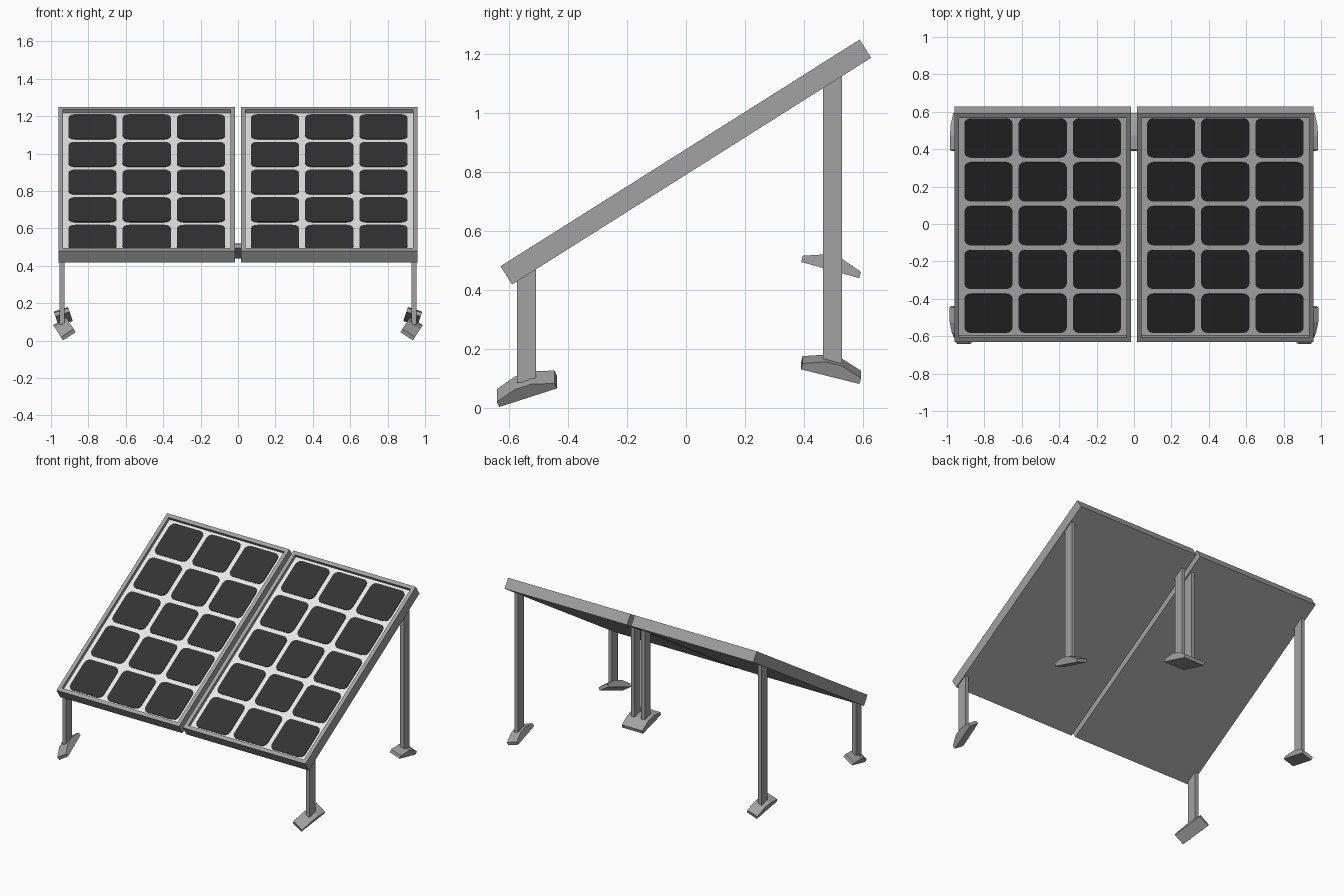
import bpy, bmesh, math
from mathutils import Matrix, Vector

if "Cube" in bpy.data.objects:
    bpy.data.objects.remove(bpy.data.objects["Cube"])

def material(name, v):
    m = bpy.data.materials.new(name)
    m.diffuse_color = (v, v, v, 1)
    m.use_nodes = True
    m.node_tree.nodes["Principled BSDF"].inputs["Base Color"].default_value = m.diffuse_color
    return m

GREY = material("grey_metal", 0.36)
WHITE = material("white_backing", 0.80)
BLACK = material("black_cell", 0.032)

# Panel plane: local x across, y up the slope, z outward from the face
TILT = math.atan2(0.77, 1.22)
PX, HALF_W, HALF_L, THICK = 0.488, 0.473, 0.7215, 0.073
PLANE = Matrix.Translation((PX, -0.02, 0.865)) @ Matrix.Rotation(TILT, 4, 'X')

def finish(name, bm, mats):
    """Turn a right-hand bmesh into an object mirrored to the left."""
    bmesh.ops.recalc_face_normals(bm, faces=bm.faces)
    me = bpy.data.meshes.new(name)
    bm.to_mesh(me)
    bm.free()
    for m in mats:
        me.materials.append(m)
    ob = bpy.data.objects.new(name, me)
    bpy.context.scene.collection.objects.link(ob)
    mod = ob.modifiers.new("mirror", 'MIRROR')
    mod.use_mirror_merge = False
    return ob

def prism(bm, outline, offset):
    """Closed prism from an outline of 3D points pushed along an offset."""
    a = [bm.verts.new(p) for p in outline]
    b = [bm.verts.new(Vector(p) + Vector(offset)) for p in outline]
    bm.faces.new(a)
    bm.faces.new(b[::-1])
    n = len(a)
    for i in range(n):
        j = (i + 1) % n
        bm.faces.new((a[i], b[i], b[j], a[j]))

# Panel frame with a recessed white backing
bm = bmesh.new()
prism(bm, [(-HALF_W, -HALF_L, 0), (HALF_W, -HALF_L, 0),
           (HALF_W, HALF_L, 0), (-HALF_W, HALF_L, 0)], (0, 0, -THICK))
bmesh.ops.recalc_face_normals(bm, faces=bm.faces)
top = max(bm.faces, key=lambda f: f.calc_center_median().z)
bmesh.ops.inset_region(bm, faces=[top], thickness=0.037)
ext = bmesh.ops.extrude_discrete_faces(bm, faces=[top])["faces"]
for f in ext:
    f.material_index = 1
    bmesh.ops.translate(bm, verts=f.verts, vec=(0, 0, -0.022))
bm.transform(PLANE)
finish("panel_frame", bm, [GREY, WHITE])

# Solar cells: rounded thin plates in a 3 x 5 grid
bm = bmesh.new()
CW, CL, R, SEG = 0.129, 0.1235, 0.035, 3
for col in range(-1, 2):
    for row in range(-2, 3):
        pts = []
        for k, (sx, sy) in enumerate([(1, 1), (-1, 1), (-1, -1), (1, -1)]):
            for i in range(SEG + 1):
                a = (k + i / SEG) * math.pi / 2
                pts.append((col * 0.29 + sx * (CW - R) + R * math.cos(a),
                            row * 0.277 + sy * (CL - R) + R * math.sin(a), -0.0225))
        prism(bm, pts, (0, 0, 0.004))
bm.transform(PLANE)
finish("solar_cells", bm, [BLACK])

# Legs: flat posts whose tops follow the panel underside
def leg(name, x0, x1, y0, y1, z0):
    under = lambda y: 0.425 + 0.631 * (y + 0.59)
    bm = bmesh.new()
    prism(bm, [(x0, y0, z0), (x0, y1, z0), (x0, y1, under(y1)), (x0, y0, under(y0))],
          (x1 - x0, 0, 0))
    finish(name, bm, [GREY])

leg("front_leg", 0.927, 0.955, -0.575, -0.51, 0.085)
leg("back_leg", 0.927, 0.955, 0.465, 0.53, 0.14)
leg("inner_back_leg", 0.025, 0.053, 0.465, 0.53, 0.48)

# Feet: flat-bottomed humped pads, pitched and rolled outward
def foot(name, loc, length, pitch, roll):
    h, w = length / 2, 0.08
    prof = [(-h, 0), (h, 0), (h, 0.022), (0.03, 0.047), (-0.03, 0.047), (-h, 0.022)]
    bm = bmesh.new()
    prism(bm, [(-w / 2, y, z) for y, z in prof], (w, 0, 0))
    bm.transform(Matrix.Translation(loc)
                 @ Matrix.Rotation(math.radians(roll), 4, 'Y')
                 @ Matrix.Rotation(math.radians(pitch), 4, 'X'))
    finish(name, bm, [GREY])

foot("front_foot", (0.922, -0.537, 0.055), 0.21, 21, 33)
foot("back_foot", (0.93, 0.49, 0.117), 0.205, -14.7, 18)
foot("inner_back_foot", (0.04, 0.49, 0.467), 0.205, -15.6, 0)
